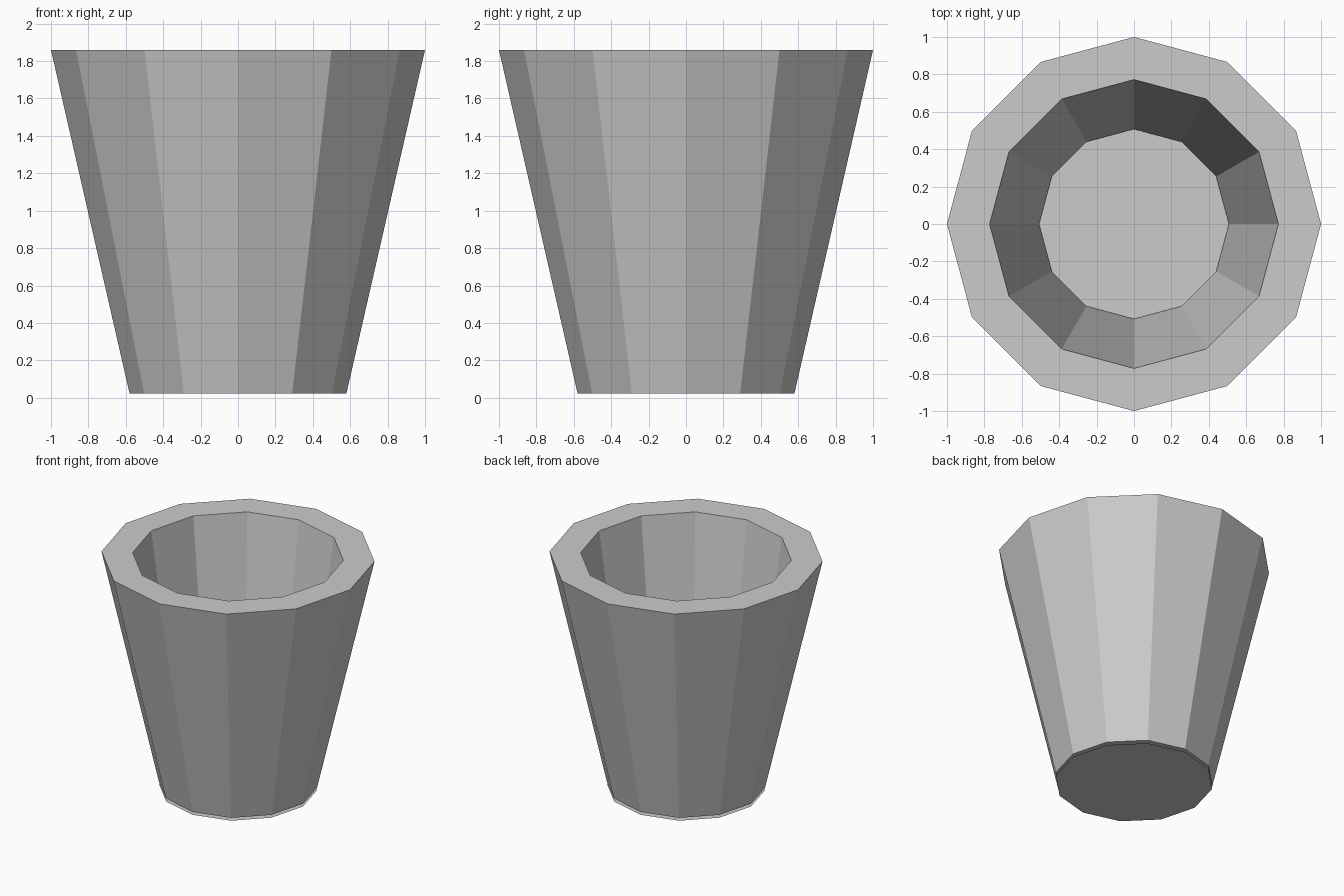
import bpy, bmesh
from math import cos, sin, pi

if "Cube" in bpy.data.objects:
    bpy.data.objects.remove(bpy.data.objects["Cube"])

SIDES = 12


def ring(bm, r, z):
    return [bm.verts.new((r * cos(2 * pi * i / SIDES), r * sin(2 * pi * i / SIDES), z))
            for i in range(SIDES)]


def finish(bm, name):
    bm.normal_update()
    mesh = bpy.data.meshes.new(name)
    bm.to_mesh(mesh)
    bm.free()
    bpy.context.collection.objects.link(bpy.data.objects.new(name, mesh))


# Thick tapered wall: closed profile of (radius, height), swept around z
profile = [(0.58, 0.024), (1.0, 1.86), (0.772, 1.86), (0.507, 0.024)]
bm = bmesh.new()
rings = [ring(bm, r, z) for r, z in profile]
for k, a in enumerate(rings):
    b = rings[(k + 1) % len(rings)]
    for i in range(SIDES):
        j = (i + 1) % SIDES
        bm.faces.new((a[i], a[j], b[j], b[i]))
finish(bm, "cup_wall")

# Thin base disc just under the wall
bm = bmesh.new()
bm.faces.new(ring(bm, 0.578, 0.0))
finish(bm, "cup_base")
